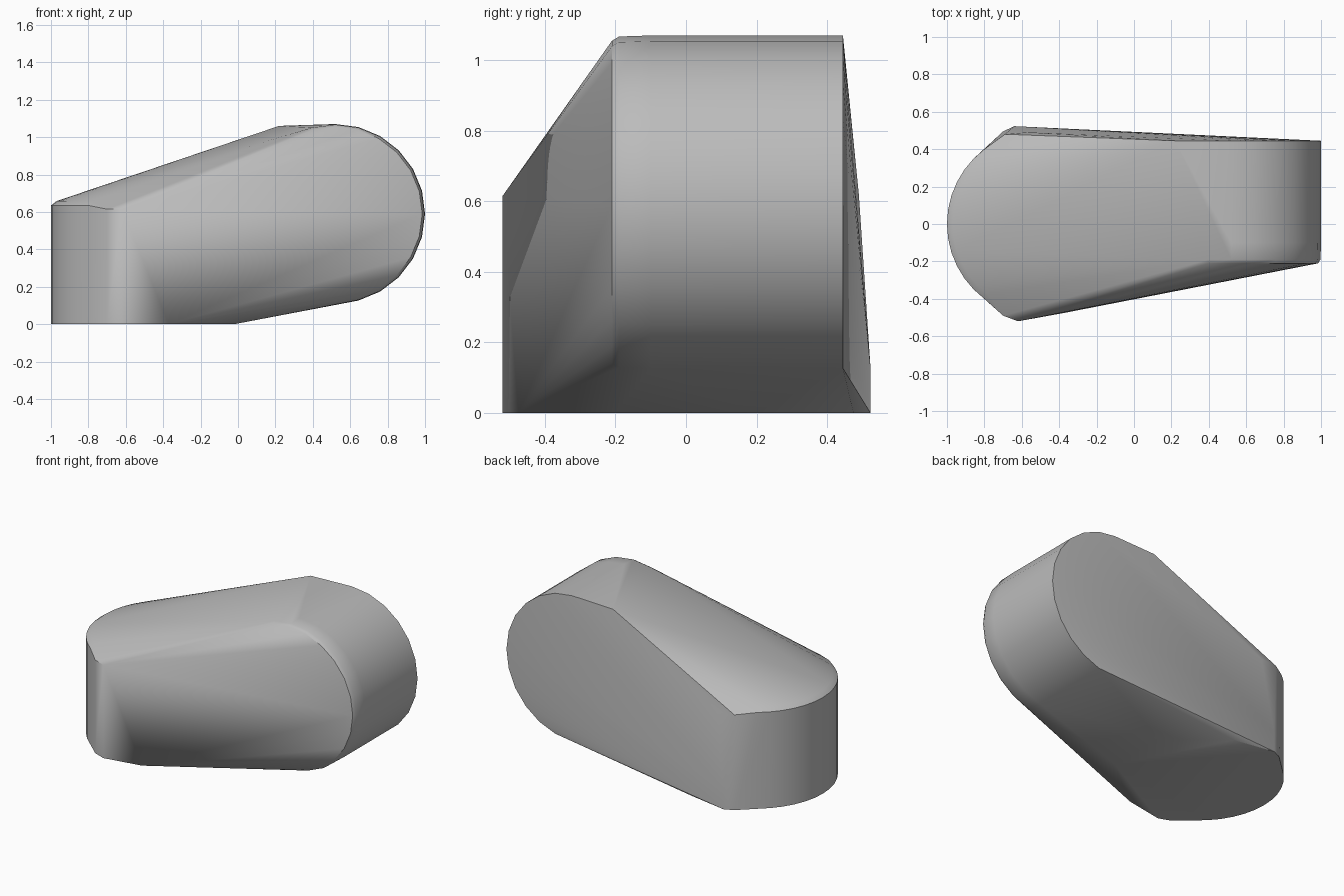
import bpy
import bmesh
from math import cos, sin, radians, pi

cube = bpy.data.objects.get("Cube")
if cube:
    bpy.data.objects.remove(cube, do_unlink=True)

points = []

# Upright rounded end: half cylinder with a softened top rim
for i in range(13):
    a = radians(127 + i * 106 / 12)
    for r, z in ((0.5, 0), (0.5, 0.635), (0.47, 0.658)):
        points.append((-0.5 + r * cos(a), r * sin(a), z))

# Corners where the upright end meets the flanks
for z in (0, 0.615):
    points += [(-0.7, -0.49, z), (-0.62, -0.52, z)]
points += [(-0.7, 0.495, 0), (-0.64, 0.523, 0), (-0.64, 0.523, 0.13),
           (-0.69, 0.48, 0.62), (-0.57, 0.49, 0.62)]

# Front edge of the flat base
for side in (-1, 1):
    points += [(-0.37, side * 0.475, 0), (-0.02, side * 0.2, 0)]

# Lying disc end: softened front rim and sharp back rim
SIDES = 24
for i in range(SIDES):
    a = 2 * pi * i / SIDES
    for r, y in ((0.465, -0.21), (0.477, -0.19), (0.48, -0.1), (0.48, 0.445)):
        points.append((0.52 + r * cos(a), y, 0.59 + r * sin(a)))
points.append((0.22, 0.445, 1.06))

# Wrap one taut shell around both ends
bm = bmesh.new()
for p in points:
    bm.verts.new(p)
hull = bmesh.ops.convex_hull(bm, input=bm.verts)
loose = {g for g in hull["geom_interior"] + hull["geom_unused"]
         if isinstance(g, bmesh.types.BMVert)}
bmesh.ops.delete(bm, geom=list(loose), context="VERTS")
bmesh.ops.dissolve_limit(bm, angle_limit=radians(0.5), verts=bm.verts, edges=bm.edges)
bmesh.ops.recalc_face_normals(bm, faces=bm.faces)
mesh = bpy.data.meshes.new("body_shell")
bm.to_mesh(mesh)
bm.free()
body = bpy.data.objects.new("body_shell", mesh)
bpy.context.collection.objects.link(body)

# Plain grey finish
grey = bpy.data.materials.new("plain_grey")
grey.use_nodes = True
colour = (0.5, 0.5, 0.5, 1)
grey.diffuse_color = colour
grey.node_tree.nodes["Principled BSDF"].inputs["Base Color"].default_value = colour
mesh.materials.append(grey)

# Smooth the curved walls, keep the rims crisp
bpy.ops.object.select_all(action="DESELECT")
body.select_set(True)
bpy.context.view_layer.objects.active = body
bpy.ops.object.shade_smooth_by_angle(angle=radians(35))
